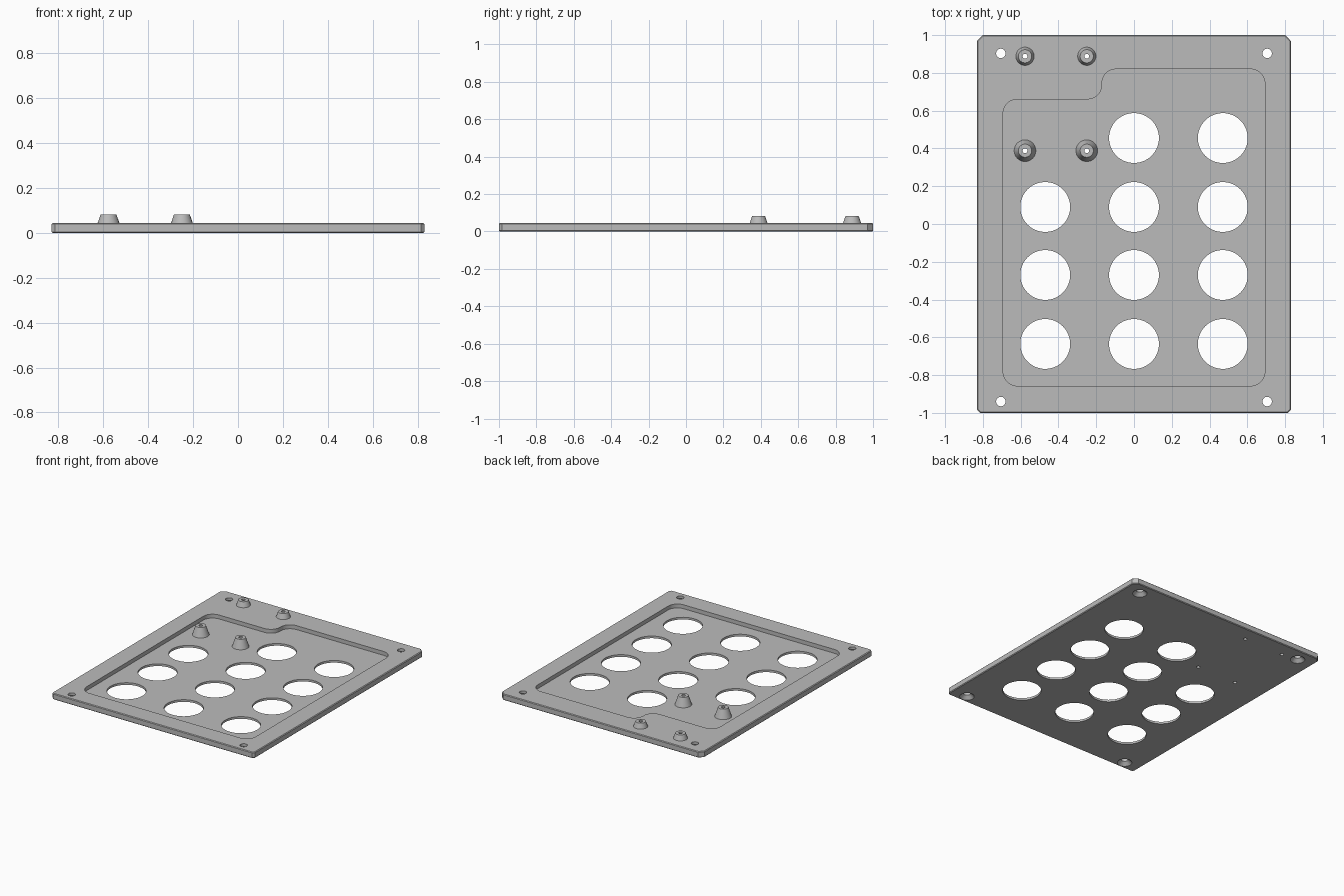
import bpy, bmesh, math
from mathutils import Vector

cube = bpy.data.objects.get("Cube")
if cube:
    bpy.data.objects.remove(cube, do_unlink=True)

THICK, FLOOR, PEG_TOP = 0.045, 0.016, 0.083

grey = bpy.data.materials.new("plain grey")
grey.use_nodes = True
colour = (0.5, 0.5, 0.5, 1)
grey.diffuse_color = colour
grey.node_tree.nodes["Principled BSDF"].inputs["Base Color"].default_value = colour


def make_object(name, bm):
    bmesh.ops.recalc_face_normals(bm, faces=bm.faces)
    mesh = bpy.data.meshes.new(name)
    bm.to_mesh(mesh)
    bm.free()
    mesh.materials.append(grey)
    obj = bpy.data.objects.new(name, mesh)
    bpy.context.collection.objects.link(obj)
    return obj


def prism(name, points, z0, z1):
    """Extrude a closed outline straight up."""
    bm = bmesh.new()
    face = bm.faces.new([bm.verts.new((x, y, z0)) for x, y in points])
    out = bmesh.ops.extrude_face_region(bm, geom=[face])
    moved = [v for v in out["geom"] if isinstance(v, bmesh.types.BMVert)]
    bmesh.ops.translate(bm, verts=moved, vec=(0, 0, z1 - z0))
    return make_object(name, bm)


def lathe(name, profile, x, y, closed=False, steps=48):
    """Turn a (radius, z) profile; open profiles get flat end caps."""
    bm = bmesh.new()
    rings = []
    for r, z in profile:
        angles = [math.tau * i / steps for i in range(steps)]
        rings.append([bm.verts.new((x + r * math.cos(a), y + r * math.sin(a), z))
                      for a in angles])
    pairs = list(zip(rings, rings[1:]))
    if closed:
        pairs.append((rings[-1], rings[0]))
    else:
        bm.faces.new(rings[0])
        bm.faces.new(rings[-1])
    for low, high in pairs:
        for i in range(steps):
            j = (i + 1) % steps
            bm.faces.new((low[i], low[j], high[j], high[i]))
    return make_object(name, bm)


def rounded(corners, radius, steps=10):
    """Replace every right-angled corner with an arc."""
    points = []
    for i, corner in enumerate(corners):
        p = Vector(corner)
        a = (Vector(corners[i - 1]) - p).normalized() * radius
        b = (Vector(corners[(i + 1) % len(corners)]) - p).normalized() * radius
        for k in range(steps + 1):
            t = math.pi / 2 * k / steps
            points.append(p + a * (1 - math.sin(t)) + b * (1 - math.cos(t)))
    return points


def apply(obj, modifier):
    bpy.context.view_layer.objects.active = obj
    bpy.ops.object.modifier_apply(modifier=modifier.name)


def cut(obj, cutter):
    cutter.hide_render = True
    mod = obj.modifiers.new("cut", "BOOLEAN")
    mod.operation = "DIFFERENCE"
    mod.solver = "EXACT"
    mod.object = cutter
    apply(obj, mod)
    bpy.data.objects.remove(cutter, do_unlink=True)


# Base plate with clipped corners and softened rims
W, L, FRONT, BACK = 0.83, 1.0, 0.015, 0.03
half = [(W - FRONT, -L), (W, -L + FRONT), (W, L - BACK), (W - BACK, L)]
plate = prism("base_plate", half + [(-x, y) for x, y in reversed(half)], 0, THICK)
bevel = plate.modifiers.new("rim", "BEVEL")
bevel.width = 0.005
bevel.limit_method = "ANGLE"
bevel.angle_limit = math.radians(60)
apply(plate, bevel)

# Shallow stepped pocket
S, NOTCH = 0.693, -0.17
outline = [(-S, -0.857), (S, -0.857), (S, 0.82),
           (NOTCH, 0.82), (NOTCH, 0.66), (-S, 0.66)]
cut(plate, prism("pocket_cutter", rounded(outline, 0.075), FLOOR, 0.1))

# Large round openings, with the back left place kept free for the pegs
for y in (0.455, 0.09, -0.27, -0.635):
    for x in (-0.47, 0, 0.47):
        if x < 0 and y > 0.4:
            continue
        cut(plate, lathe("opening_cutter", [(0.132, -0.1), (0.132, 0.1)], x, y, steps=64))

# Corner screw holes, countersunk underneath
for x in (-0.705, 0.705):
    for y in (-0.94, 0.903):
        cut(plate, lathe("screw_cutter",
                         [(0.053, -0.003), (0.025, 0.025), (0.025, 0.1)], x, y))

# Tapered mounting pegs with a fine bore through the plate
BORE = 0.013
pegs = []
for x, side in ((-0.577, "left"), (-0.25, "right")):
    for y, z0, r0, row in ((0.888, THICK, 0.049, "back"), (0.388, FLOOR, 0.058, "front")):
        cut(plate, lathe("bore_cutter", [(BORE, -0.1), (BORE, 0.1)], x, y))
        profile = [(BORE, z0 - 0.002), (r0, z0 - 0.002), (0.035, PEG_TOP), (BORE, PEG_TOP)]
        pegs.append(lathe("peg_" + row + "_" + side, profile, x, y, closed=True))

# Smooth the round walls and keep the rims crisp
bpy.ops.object.select_all(action="DESELECT")
for obj in [plate] + pegs:
    obj.select_set(True)
bpy.context.view_layer.objects.active = plate
bpy.ops.object.shade_smooth_by_angle(angle=math.radians(25))
